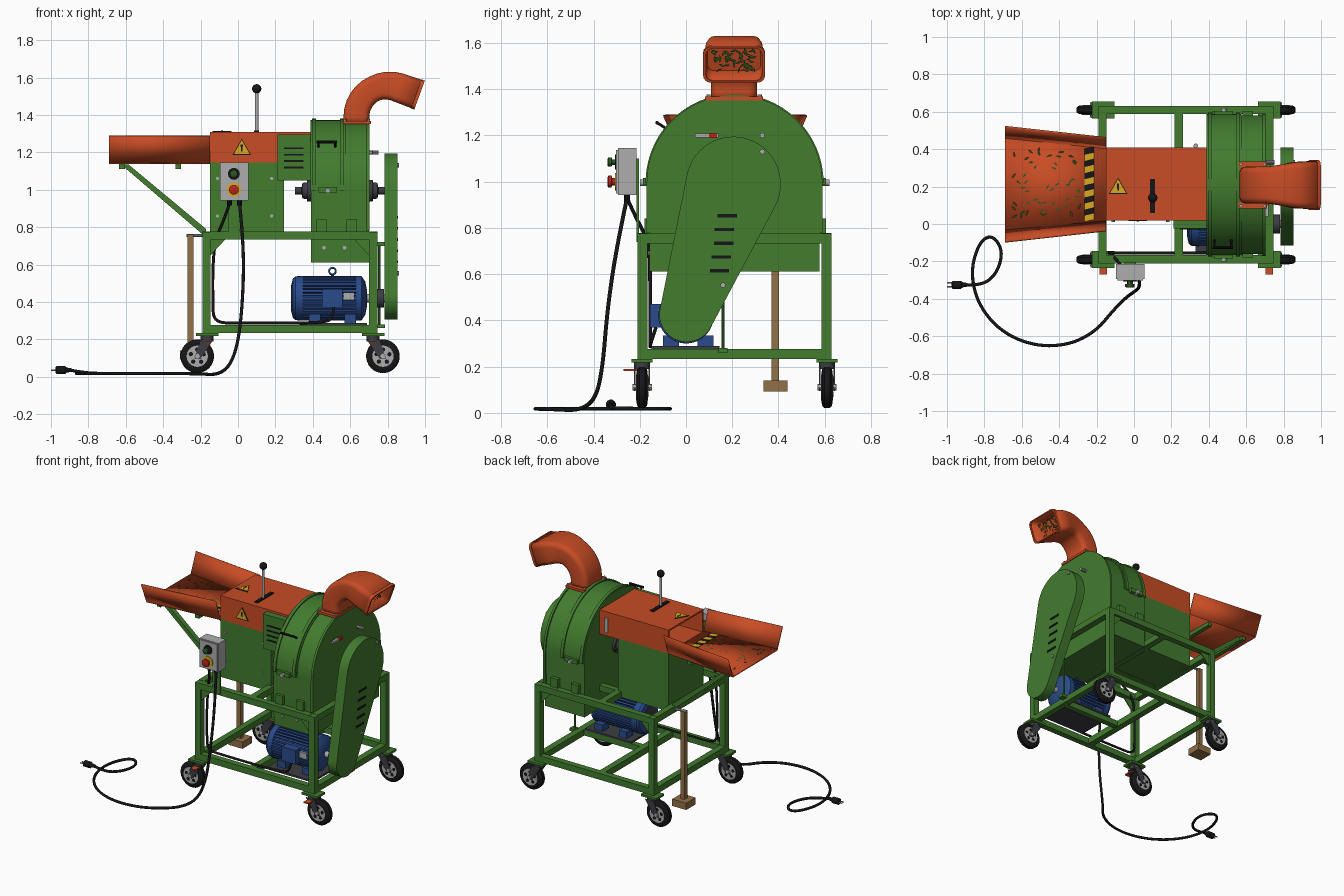
import bpy, bmesh, math, random
from mathutils import Vector

if "Cube" in bpy.data.objects:
    bpy.data.objects.remove(bpy.data.objects["Cube"])
random.seed(4)
pi, sin, cos = math.pi, math.sin, math.cos

COLS = dict(green=(.055, .20, .028), orange=(.58, .072, .018), black=(.008, .008, .009), steel=(.045, .047, .055),
            grey=(.42, .42, .43), blue=(.022, .07, .26), yellow=(.70, .40, .015), wood=(.29, .165, .065),
            red=(.5, .018, .012), leaf=(.022, .10, .015))
MATS = {}
for k, c in COLS.items():
    MATS[k] = bpy.data.materials.new(k + " paint")
    MATS[k].diffuse_color = (*c, 1)


def mesh(name, verts, faces, mat, angle=35, solid=0):
    me = bpy.data.meshes.new(name)
    me.from_pydata([tuple(v) for v in verts], [], faces)
    bm = bmesh.new()
    bm.from_mesh(me)
    bmesh.ops.recalc_face_normals(bm, faces=bm.faces)
    bm.to_mesh(me)
    bm.free()
    me.shade_smooth()
    me.set_sharp_from_angle(angle=math.radians(angle))
    me.materials.append(MATS[mat])
    ob = bpy.data.objects.new(name, me)
    bpy.context.collection.objects.link(ob)
    if solid:
        m = ob.modifiers.new("thickness", 'SOLIDIFY')
        m.thickness, m.offset = solid, 0
    return ob


def loft(name, rings, mat, caps=(True, True), **kw):
    n = len(rings[0])
    faces = [(i * n + j, i * n + (j + 1) % n, (i + 1) * n + (j + 1) % n, (i + 1) * n + j)
             for i in range(len(rings) - 1) for j in range(n)]
    if caps[0]: faces.append(tuple(range(n)))
    if caps[1]: faces.append(tuple(range((len(rings) - 1) * n, len(rings) * n)))
    return mesh(name, [v for r in rings for v in r], faces, mat, **kw)


def prism(name, pts, axis, a, b, mat, **kw):
    """Extrude a 2D outline along axis: x uses (y,z), y uses (x,z), z uses (x,y)."""
    put = {'x': lambda p, t: (t, p[0], p[1]), 'y': lambda p, t: (p[0], t, p[1]), 'z': lambda p, t: (p[0], p[1], t)}[axis]
    return loft(name, [[put(p, t) for p in pts] for t in (a, b)], mat, **kw)


def box(name, x0, x1, y0, y1, z0, z1, mat):
    return prism(name, [(x0, y0), (x1, y0), (x1, y1), (x0, y1)], 'z', z0, z1, mat)


def lathe(name, base, axis, prof, mat, n=24):
    """Turned part: prof is (distance along axis, radius)."""
    d = Vector(axis).normalized()
    u = d.orthogonal().normalized()
    v = d.cross(u)
    b = Vector(base)
    return loft(name, [[b + d * t + (u * cos(2 * pi * j / n) + v * sin(2 * pi * j / n)) * r for j in range(n)]
                       for t, r in prof], mat)


def rod(name, p, q, r, mat, n=16):
    d = Vector(q) - Vector(p)
    return lathe(name, p, d, [(0, r), (d.length, r)], mat, n)


def cable(name, pts, r, mat):
    cu = bpy.data.curves.new(name, 'CURVE')
    cu.dimensions, cu.bevel_depth, cu.bevel_resolution, cu.resolution_u = '3D', r, 2, 6
    s = cu.splines.new('NURBS')
    s.points.add(len(pts) - 1)
    for p, c in zip(s.points, pts): p.co = (*c, 1)
    s.order_u, s.use_endpoint_u = 3, True
    cu.materials.append(MATS[mat])
    ob = bpy.data.objects.new(name, cu)
    bpy.context.collection.objects.link(ob)


def arc(cy, cz, r, a, b, n):
    return [(cy + r * cos(a + (b - a) * i / n), cz + r * sin(a + (b - a) * i / n)) for i in range(n + 1)]


# --- frame
XS, YS = ((-.19, -.147), (.70, .745)), ((-.21, -.167), (.587, .63))
for x in XS:
    for y in YS: box("frame_post", *x, *y, .233, .775, "green")
for z in ((.233, .277), (.733, .777)):
    for x in XS + ((.217, .262),): box("frame_cross_rail", *x, -.167, .587, *z, "green")
    for y in YS: box("frame_long_rail", -.147, .70, *y, *z, "green")
for y in (.02, .37): box("feed_support_rail", -.147, .39, y, y + .04, .735, .776, "green")
box("motor_rail", .262, .70, .10, .14, .235, .275, "green")
box("motor_plate", .33, .69, -.15, .145, .276, .289, "steel")
for x, s in ((-.147, 1), (.70, -1)):
    for y in (-.195, .61):
        prism("gusset", [(x, .735), (x + s * .08, .735), (x, .65)], 'y', y - .004, y + .004, "green")

# --- casters
for px, wx in ((-.165, -.218), (.722, .775)):
    for wy, s in ((-.19, -1), (.61, 1)):
        box("caster_plate", px - .06, px + .06, wy - .045, wy + .045, .218, .233, "green")
        rod("caster_swivel", (px, wy, .19), (px, wy, .219), .035, "steel")
        for t in (-.031, .031):
            prism("caster_fork", [(px - .035, .2), (px + .035, .2), (wx + .016, .095), (wx - .016, .095)],
                  'y', wy + t - .003, wy + t + .003, "steel")
        lathe("tyre", (wx, wy - .024, .11), (0, 1, 0), [(0, .06), (.002, .078), (.012, .09), (.036, .09), (.046, .078), (.048, .06)], "black", 28)
        rod("wheel_rim", (wx, wy - .026, .11), (wx, wy + .026, .11), .057, "grey", 24)
        rod("axle", (wx, wy - .042, .11), (wx, wy + .042, .11), .014, "grey", 8)
        for k in range(5):
            a = 2 * pi * k / 5 + .3
            c = (wx + .036 * cos(a), .11 + .036 * sin(a))
            rod("rim_hole", (c[0], wy - .027, c[1]), (c[0], wy + .027, c[1]), .012, "black", 8)
        if s < 0: box("brake_pedal", px - .02, px + .02, -.27, -.20, .182, .19, "orange")

# --- wooden prop leg
box("prop_leg", -.27, -.238, .37, .402, .13, .76, "wood")
box("prop_foot", -.31, -.20, .335, .44, .092, .14, "wood")
rod("prop_pin", (-.275, .386, .755), (-.18, .386, .755), .008, "grey", 8)

# --- feed box, hood and tray
box("feed_box", -.15, .245, .02, .41, .74, 1.145, "green")
for x in (-.11, .18):
    for z in (.86, 1.06): rod("box_bolt", (x, .012, z), (x, .02, z), .009, "grey", 8)
prism("feed_hood", [(.02, 1.14), (.02, 1.31), (.41, 1.31), (.41, 1.14), (.398, 1.14), (.398, 1.298), (.032, 1.298), (.032, 1.14)],
      'x', -.15, .395, "orange")
box("hood_floor", -.15, .395, .032, .398, 1.14, 1.152, "orange")
FL = [(-.69, -.035, 1.146), (-.15, .015, 1.146), (-.15, .405, 1.146), (-.69, .46, 1.146)]
TP = [(-.69, -.095, 1.288), (-.15, -.035, 1.288), (-.15, .46, 1.288), (-.69, .52, 1.288)]
mesh("tray_floor", FL, [(0, 1, 2, 3)], "orange", solid=.014)
mesh("tray_side_front", FL[:2] + TP[:2], [(0, 1, 3, 2)], "orange", solid=.01)
mesh("tray_side_back", FL[2:] + TP[2:], [(0, 1, 3, 2)], "orange", solid=.01)
for i in range(12):
    y = .012 + i * .0325
    prism("hazard_stripe", [(-.265, y), (-.215, y + .012), (-.215, y + .0445), (-.265, y + .0325)], 'z', 1.153, 1.157,
          ("yellow", "black")[i % 2])
for x in (-.62, -.32): box("tray_cross_bar", x - .015, x + .015, .0, .42, 1.112, 1.14, "green")
for y in (.03, .36):
    prism("tray_brace", [(-.625, 1.135), (-.585, 1.135), (-.17, .79), (-.17, .745)], 'y', y, y + .035, "green")


def tri(cx, cy, s):
    return [(cx - s, cy - s * .8), (cx + s, cy - s * .8), (cx, cy + s * .95)]


# --- warning signs
for (ax, cx, cy, f, d) in (('z', -.085, .2, 1.31, 1), ('y', .02, 1.225, .02, -1)):
    prism("sign_border", tri(cx, cy, .05), ax, f, f + d * .003, "black")
    prism("sign_face", tri(cx, cy, .042), ax, f, f + d * .005, "yellow")
    prism("sign_mark", [(cx - .004, cy - .02), (cx + .004, cy - .02), (cx + .006, cy + .016), (cx - .006, cy + .016)],
          ax, f, f + d * .006, "black")

# --- feed lever
box("lever_slot", .086, .112, .06, .24, 1.31, 1.317, "black")
rod("lever_rod", (.1, .14, 1.3), (.1, .14, 1.53), .009, "grey", 12)
lathe("lever_knob", (.1, .14, 1.515), (0, 0, 1), [(.025 - .025 * cos(pi * k / 8), max(.0005, .025 * sin(pi * k / 8))) for k in range(9)], "black", 16)
rod("hood_latch", (.33, .418, 1.17), (.33, .418, 1.27), .012, "grey")

# --- louvred guard beside the drum
box("louvre_guard", .212, .39, -.025, .02, 1.05, 1.295, "green")
for k in range(4): box("guard_slot", .245, .35, -.029, -.024, 1.115 + k * .034, 1.124 + k * .034, "black")


# --- cutting drum
def drum(name, r, x0, x1, zb, hb=None):
    hb = hb or r
    prism(name, arc(.21, .995, r, 0, pi, 40) + [(.21 - hb, zb), (.21 + hb, zb)], 'x', x0, x1, "green")


drum("drum_body", .37, .39, .70, .612, .367)
drum("drum_lid", .377, .388, .575, .998)
for x in (.395, .545): drum("drum_lid_rib", .385, x, x + .022, 1.0)
drum("drum_flange", .38, .688, .704, .78)
for y0 in (-.185, .575):
    box("lid_hinge", .43, .53, y0, y0 + .03, .985, 1.015, "green")
    for x in (.42, .58): box("drum_foot", x, x + .055, y0 + .005, y0 + .03, .775, .84, "green")
for y in (-.18, .6): rod("lid_knob", (.48, y - .02, .995), (.48, y + .02, .995), .014, "grey", 12)
for x in (.46, .57): rod("drum_bolt", (x, -.165, .69), (x, -.155, .69), .01, "grey", 8)
rod("lid_handle", (.42, -.125, 1.255), (.53, -.125, 1.255), .008, "black", 10)
for x in (.43, .52): rod("handle_leg", (x, -.125, 1.255), (x, -.07, 1.22), .006, "black", 8)
box("side_latch", .70, .72, .04, .14, 1.192, 1.208, "grey")
box("latch_grip", .70, .722, .10, .135, 1.19, 1.21, "red")
rod("side_stud", (.70, .33, 1.2), (.75, .33, 1.2), .011, "grey", 10)
for s, x in ((-1, .39), (1, .70)):
    lathe("shaft_bearing", (x, .21, .995), (s, 0, 0), [(0, .058), (.02, .058), (.022, .045), (.045, .042), (.05, .02), (.085, .02)], "steel")

# --- belt cover
C1, R1, C2, R2 = Vector((.205, .99)), .205, Vector((.003, .425)), .118
dv = C2 - C1
ph, al = math.atan2(dv.y, dv.x), math.acos((R1 - R2) / dv.length)
outline = arc(C2.x, C2.y, R2, ph - al, ph + al, 18) + arc(C1.x, C1.y, R1, ph + al, ph - al + 2 * pi, 30)
prism("belt_cover", outline, 'x', .782, .852, "green")
for k, y in enumerate((.178, .165, .163, .153, .145)):
    z = .853 - k * .0595
    box("cover_slot", .85, .856, y - .042, y + .042, z - .007, z + .007, "black")
for y, z in ((.33, 1.13), (.16, .553)): rod("cover_bolt", (.85, y, z), (.86, y, z), .012, "grey", 8)
rod("tension_rod", (.755, .16, .26), (.755, .16, .72), .006, "green", 8)
for z in (.26, .7): box("cover_stay", .74, .785, .14, .18, z, z + .02, "green")

# --- electric motor
fins = []
for k in range(36):
    a0 = 2 * pi * k / 36
    for da, r in ((-.05, .118), (.05, .118), (.06, .103), (.115, .103)): fins.append((r * cos(a0 + da), .42 + r * sin(a0 + da)))
prism("motor_body", fins, 'x', .335, .635, "blue")
lathe("motor_fan_cover", (.287, 0, .42), (1, 0, 0), [(0, .08), (.006, .105), (.02, .117), (.06, .12), (.062, .1)], "blue", 32)
rod("motor_fan_grille", (.284, 0, .42), (.29, 0, .42), .07, "steel", 24)
lathe("motor_end_bell", (.63, 0, .42), (1, 0, 0), [(0, .12), (.03, .12), (.05, .09), (.06, .04)], "blue", 32)
rod("motor_shaft", (.68, 0, .42), (.785, 0, .42), .022, "grey")
rod("motor_pulley", (.735, 0, .42), (.78, 0, .42), .05, "steel")
box("terminal_box", .45, .56, -.155, -.09, .37, .47, "blue")
box("motor_nameplate", .565, .62, -.121, -.1, .41, .45, "grey")
for x in (.38, .57):
    for y in (-.1, .05): box("motor_foot", x, x + .06, y, y + .07, .288, .335, "blue")
ring = [(.505 + .018 * cos(t * pi / 8), 0, .565 + .018 * sin(t * pi / 8)) for t in range(17)]
cable("lifting_eye", ring, .005, "blue")
rod("lifting_eye_stem", (.505, 0, .52), (.505, 0, .55), .009, "blue", 10)

# --- discharge spout: rounded rectangle swept round a bend
path = [(.635, 1.355, 0)] + [(.80 - .167 * cos(t), 1.39 + .167 * sin(t), t) for t in [math.radians(11 * k) for k in range(11)]] + [(.965, 1.508, math.radians(110))]
rings = []
for i, (x, z, t) in enumerate(path):
    f = max(0, (i - 7) / 5)
    w, h, c = .095 + .03 * f, .065 + .012 * f, .03
    ring = []
    for sy, sh, a0 in ((1, 1, 0), (-1, 1, 90), (-1, -1, 180), (1, -1, 270)):
        for k in range(5):
            a = math.radians(a0 + k * 22.5)
            oy, oh = sy * (w - c) + c * cos(a), sh * (h - c) + c * sin(a)
            ring.append((x - oh * cos(t), .208 + oy, z + oh * sin(t)))
    rings.append(ring)
loft("spout", rings, "orange", caps=(False, False), solid=.008)
mesh("spout_inner_baffle", rings[-2], [tuple(range(20))], "orange")
ctr = Vector((.965, .208, 1.508))
rim = [[ctr + (Vector(v) - ctr) * s + Vector((.94, 0, -.342)) * d for v in rings[-1]]
       for s, d in ((.97, -.012), (1.07, -.012), (1.07, .006), (.97, .006), (.97, -.012))]
loft("spout_rim", rim, "orange", caps=(False, False))
box("spout_flange", .56, .71, .083, .333, 1.352, 1.368, "orange")
for x in (.572, .698):
    for y in (.097, .319): rod("flange_bolt", (x, y, 1.365), (x, y, 1.378), .009, "grey", 6)

# --- chopped leaf scraps on the tray and at the spout mouth
V, F = [], []


def scrap(c, u, v):
    a = random.uniform(0, pi)
    p, q = (u * cos(a) + v * sin(a)) * .016, (v * cos(a) - u * sin(a)) * .005
    F.append(tuple(range(len(V), len(V) + 4)))
    V.extend([c - p, c + q, c + p, c - q])


X, Y = Vector((1, 0, 0)), Vector((0, 1, 0))
for k in range(50): scrap(Vector((random.uniform(-.66, -.29), random.uniform(.02, .40), 1.156)), X, Y)
for k in range(55):
    U = Vector((.342, 0, .94))
    scrap(Vector((.925, .208, 1.522)) + Y * random.uniform(-.09, .09) + U * random.uniform(-.05, .05), Y, U)
mesh("leaf_scraps", V, F, "leaf")

# --- control box with buttons on a post
box("control_post", -.05, .01, -.215, -.203, .74, 1.1, "green")
box("control_box", -.095, .055, -.295, -.215, .942, 1.145, "grey")
box("control_box_lid", -.088, .048, -.302, -.294, .95, 1.138, "grey")
for z, col, r, col2 in ((1.085, "leaf", .02, "black"), (1.0, "red", .026, "yellow")):
    rod("button_ring", (-.022, -.308, z), (-.022, -.30, z), r + .012, col2)
    lathe("button_cap", (-.022, -.306, z), (0, -1, 0), [(0, r * .6), (.014, r * .6), (.016, r), (.03, r), (.034, r * .7)], col)

# --- cables and plug
for x in (-.045, .008): rod("cable_gland", (x, -.255, .915), (x, -.255, .945), .013, "black", 10)
cable("power_cable", [(.008, -.255, .93), (.03, -.30, .72), (.028, -.34, .45), (.005, -.36, .2), (-.04, -.39, .06), (-.11, -.46, .01),
                      (-.2, -.57, .016), (-.34, -.645, .018), (-.52, -.655, .018), (-.7, -.585, .018), (-.83, -.44, .018),
                      (-.875, -.26, .018), (-.83, -.1, .018), (-.76, -.055, .018), (-.70, -.14, .018), (-.73, -.26, .018),
                      (-.81, -.33, .02), (-.9, -.325, .036)], .009, "black")
cable("motor_cable", [(-.045, -.255, .93), (-.07, -.22, .85), (-.12, -.16, .74), (-.135, -.155, .6), (-.135, -.155, .4), (-.13, -.155, .29),
                      (0, -.155, .287), (.25, -.155, .287), (.45, -.155, .29), (.51, -.15, .31), (.51, -.13, .37)], .008, "black")
lathe("plug", (-.89, -.325, .036), (-1, 0, 0), [(0, .01), (.025, .014), (.035, .022), (.08, .022), (.085, .015)], "black", 12)
for y in (-.335, -.315): rod("plug_pin", (-.97, y, .036), (-1.0, y, .036), .004, "grey", 8)

for m in bpy.data.materials:
    if m.users and not m.is_grease_pencil:
        m.use_nodes = True
        m.node_tree.nodes["Principled BSDF"].inputs["Base Color"].default_value = m.diffuse_color
